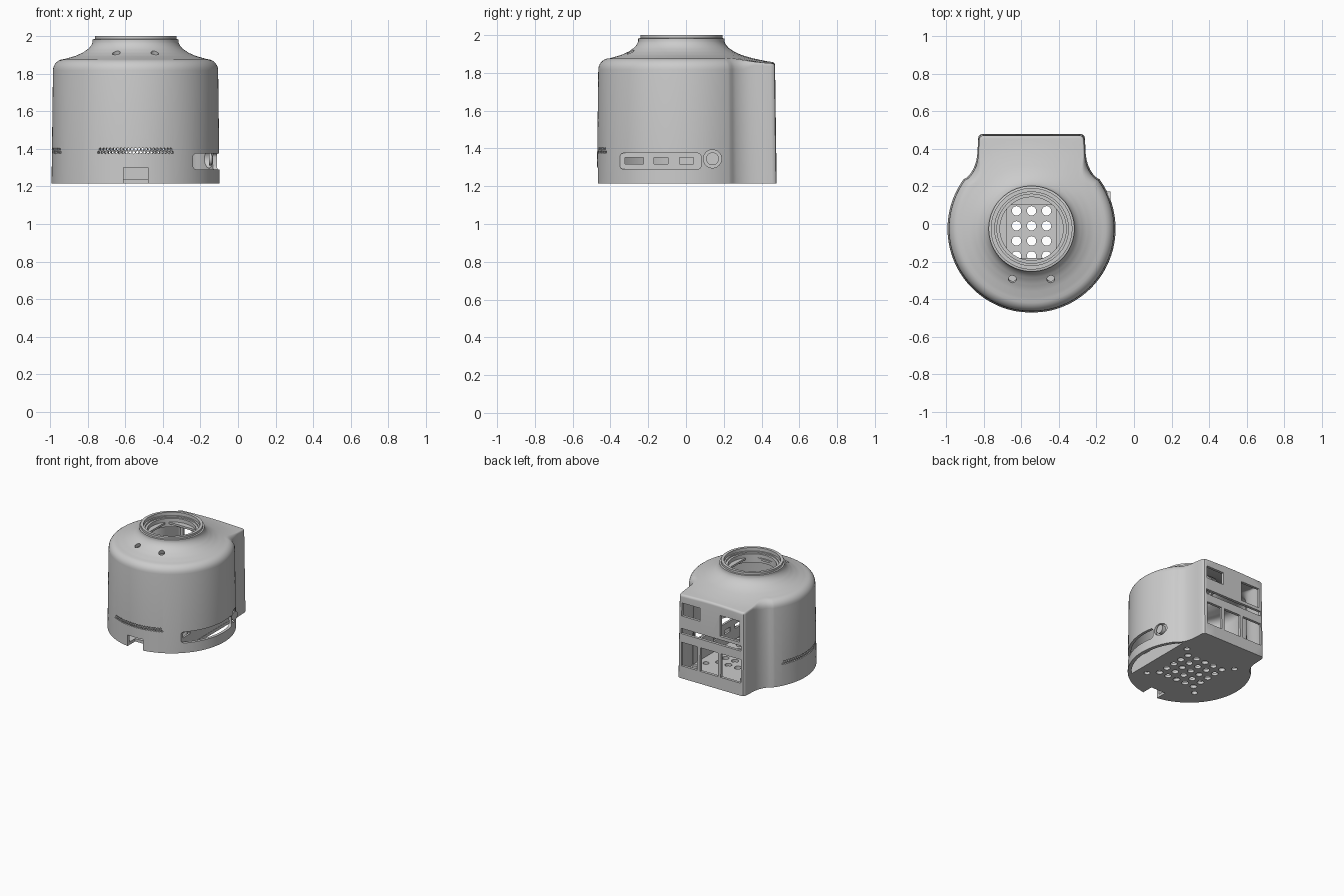
import bpy, bmesh, math
from mathutils import Matrix, Vector

if "Cube" in bpy.data.objects:
    bpy.data.objects.remove(bpy.data.objects["Cube"])

CX, CY = -0.545, -0.025      # axis of the round housing
ZB, ZF = 1.215, 1.237        # underside and inner floor
WALL = 0.022


def finish(bm, name, smooth=True):
    bmesh.ops.recalc_face_normals(bm, faces=bm.faces)
    me = bpy.data.meshes.new(name)
    bm.to_mesh(me)
    bm.free()
    ob = bpy.data.objects.new(name, me)
    bpy.context.collection.objects.link(ob)
    if smooth:
        shade(ob)
    return ob


def select(ob):
    bpy.ops.object.select_all(action='DESELECT')
    ob.select_set(True)
    bpy.context.view_layer.objects.active = ob


def shade(ob):
    select(ob)
    bpy.ops.object.shade_smooth_by_angle(angle=math.radians(30))


def box(bm, x0, x1, y0, y1, z0, z1):
    m = Matrix.Translation(((x0 + x1) / 2, (y0 + y1) / 2, (z0 + z1) / 2))
    m = m @ Matrix.Diagonal((x1 - x0, y1 - y0, z1 - z0, 1))
    bmesh.ops.create_cube(bm, size=1, matrix=m)


def rod(bm, centre, direction, r, length, sides=20):
    rot = Vector(direction).to_track_quat('Z', 'Y').to_matrix().to_4x4()
    bmesh.ops.create_cone(bm, cap_ends=True, segments=sides, radius1=r, radius2=r,
                          depth=length, matrix=Matrix.Translation(centre) @ rot)


def prism(bm, pts, offset):
    f = bm.faces.new([bm.verts.new(p) for p in pts])
    g = bmesh.ops.extrude_face_region(bm, geom=[f])
    bmesh.ops.translate(bm, vec=offset,
                        verts=[v for v in g['geom'] if isinstance(v, bmesh.types.BMVert)])


def cut(target, bm):
    cutter = finish(bm, "cutter", False)
    cutter.hide_render = True
    m = target.modifiers.new("cut", 'BOOLEAN')
    m.operation, m.solver, m.object = 'DIFFERENCE', 'EXACT', cutter
    select(target)
    bpy.ops.object.modifier_apply(modifier=m.name)
    bpy.data.objects.remove(cutter, do_unlink=True)


def lathe(name, profile, closed=True, sides=96):
    bm = bmesh.new()
    rings = [[bm.verts.new((CX + r * math.cos(2 * math.pi * i / sides),
                            CY + r * math.sin(2 * math.pi * i / sides), z))
              for i in range(sides)] for r, z in profile]
    bridge(bm, rings + rings[:1] if closed else rings)
    return finish(bm, name)


def bridge(bm, rings):
    for a, b in zip(rings, rings[1:]):
        for i in range(len(a)):
            j = (i + 1) % len(a)
            bm.faces.new((a[i], a[j], b[j], b[i]))


# plan outline: circle with a flared square block at the back
R = 0.447
half = [(0.09, .505), (.18, .505), (.262, .505), (.274, .501), (.281, .492), (.284, .48),
        (.286, .44), (.288, .40), (.293, .365), (.301, .338), (.312, .314),
        (.326, .292), (.342, .274)]
a0 = math.atan2(.262, .360)
n = 72
half += [(R * math.cos(a), R * math.sin(a))
         for a in (a0 - (a0 + math.pi / 2) * k / n for k in range(n))]
outline = [(0, .505)] + half + [(0, -R)] + [(-x, y) for x, y in reversed(half)]

# shoulder height as a function of distance from the axis
CURVE = [(.228, 1.968), (.234, 1.952), (.25, 1.933), (.28, 1.912), (.32, 1.894),
         (.38, 1.877), (.45, 1.862), (.52, 1.853), (.62, 1.845)]


def height(r):
    for (r0, z0), (r1, z1) in zip(CURVE, CURVE[1:]):
        if r <= r1:
            return z0 + (z1 - z0) * max(0, (r - r0) / (r1 - r0))
    return CURVE[-1][1]


def skin(bm, off, z_low):
    """Rings from the foot over the rounded shoulder to the neck."""
    rows = []
    for x, y in outline:
        d = math.hypot(x, y)
        ux, uy = x / d, y / d
        foot, top = d - off, d * 0.983 - off
        e = .06 - .042 * min(1, max(0, (d - R) / .04))
        base = height(top + off - e) - off - e
        col = [(foot, z_low), (top, base)]
        for k in range(1, 7):
            a = math.pi / 2 * k / 6
            col.append((top - e + e * math.cos(a), base + e * math.sin(a)))
        r_in, r_out = .228 - off, top - e
        for k in range(1, 15):
            r = r_out + (r_in - r_out) * (1 - (1 - k / 14) ** 1.5)
            col.append((r, height(r + off) - off))
        rows.append([bm.verts.new((CX + ux * r, CY + uy * r, z)) for r, z in col])
    return [list(c) for c in zip(*rows)]


# housing shell: outer skin, neck lip, inner skin and floor in one closed mesh
bm = bmesh.new()
outer = skin(bm, 0, ZB)
inner = skin(bm, WALL, ZF)


def neck(r, z):
    return [bm.verts.new((CX + r * x / math.hypot(x, y), CY + r * y / math.hypot(x, y), z))
            for x, y in outline]


lip = [neck(.228, 1.982), neck(.217, 1.984), neck(.217, 2.0), neck(.196, 2.0),
       neck(.196, 1.975), neck(.184, 1.975), neck(.184, 1.935)]
bridge(bm, outer + lip + inner[::-1])
bm.faces.new(outer[0])
bm.faces.new(inner[0])
housing = finish(bm, "housing", False)

# back panel windows
bm = bmesh.new()
for x0, x1, z0, z1 in [(-.45, -.295, 1.69, 1.79), (-.785, -.62, 1.62, 1.78),
                       (-.80, -.29, 1.555, 1.595), (-.43, -.295, 1.31, 1.49),
                       (-.605, -.455, 1.31, 1.49), (-.80, -.63, 1.31, 1.49)]:
    box(bm, x0, x1, .42, .55, z0, z1)
# front cable notch
box(bm, -.61, -.48, -.55, -.375, 1.1, 1.30)
# rounded side slot for the ports
pts = []
for sy, sz, q in [(.06, 1.355, 0), (-.33, 1.355, 1), (-.33, 1.31, 2), (.06, 1.31, 3)]:
    for k in range(6):
        a = math.pi / 2 * (q + k / 5)
        pts.append((CX + .302, sy + .02 * math.cos(a), sz + .02 * math.sin(a)))
prism(bm, pts, (.3, 0, 0))
# round side hole and shoulder holes
rod(bm, (CX + .42, .14, 1.345), (1, 0, 0), .048, .16, 32)
for x in (-.647, -.443):
    rod(bm, (x, -.292, 1.905), (0, -.35, 1), .021, .1)
cut(housing, bm)

# floor holes and the open crescent under the side slot
bm = bmesh.new()
for i in range(-2, 3):
    for j in range(-2, 3):
        rod(bm, (CX + .08 * i, -.01 + .08 * j, ZB + .01), (0, 0, 1), .025, .1)
for sx in (-1, 1):
    for sy in (-1, 1):
        rod(bm, (CX + .225 * sx, -.01 + .225 * sy, ZB + .01), (0, 0, 1), .022, .1)
ac = math.acos(.303 / .42)
prism(bm, [(CX + .42 * math.cos(a), CY + .42 * math.sin(a), ZB - .03)
           for a in (-ac + 2 * ac * k / 24 for k in range(25))], (0, 0, .06))
cut(housing, bm)

# vent strips on the front and left
bm = bmesh.new()
for mid in (270, 180):
    for row in range(2):
        for k in range(22 - row):
            a = math.radians(mid + (k + row / 2 - 10.5) * 2.5)
            d = Vector((math.cos(a), math.sin(a), 0))
            rod(bm, Vector((CX, CY, 1.381 + .017 * row)) + d * .43, d, .0075, .08, 6)
cut(housing, bm)
shade(housing)

# recessed port wall behind the side slot
bm = bmesh.new()
box(bm, CX + .285, CX + .301, CY - .31, CY + .31, ZB, 1.40)
port_wall = finish(bm, "port_wall", False)
bm = bmesh.new()
for y0, y1 in [(-.325, -.225), (-.17, -.095), (-.035, .04)]:
    box(bm, CX + .25, CX + .33, y0, y1, 1.318, 1.352)
cut(port_wall, bm)

# rim of the round side button and the button inside it
bm = bmesh.new()
rod(bm, (CX + .405, .14, 1.345), (1, 0, 0), .034, .03, 32)
finish(bm, "side_button")

# seat inside the neck with a square opening
bm = bmesh.new()
rod(bm, (CX, CY, 1.93), (0, 0, 1), .19, .015, 64)
seat = finish(bm, "neck_seat", False)
bm = bmesh.new()
box(bm, CX - .13, CX + .13, -.18, .10, 1.8, 2.1)
cut(seat, bm)
shade(seat)
lathe("neck_sleeve", [(.186, 1.965), (.168, 1.965), (.168, 1.90), (.186, 1.90)])

# standoffs on the floor
bm = bmesh.new()
for sx in (-1, 1):
    for y in (-.2, .33):
        rod(bm, (CX + .2 * sx, y + .05, ZF + .025), (0, 0, 1), .018, .06)
finish(bm, "standoffs")
